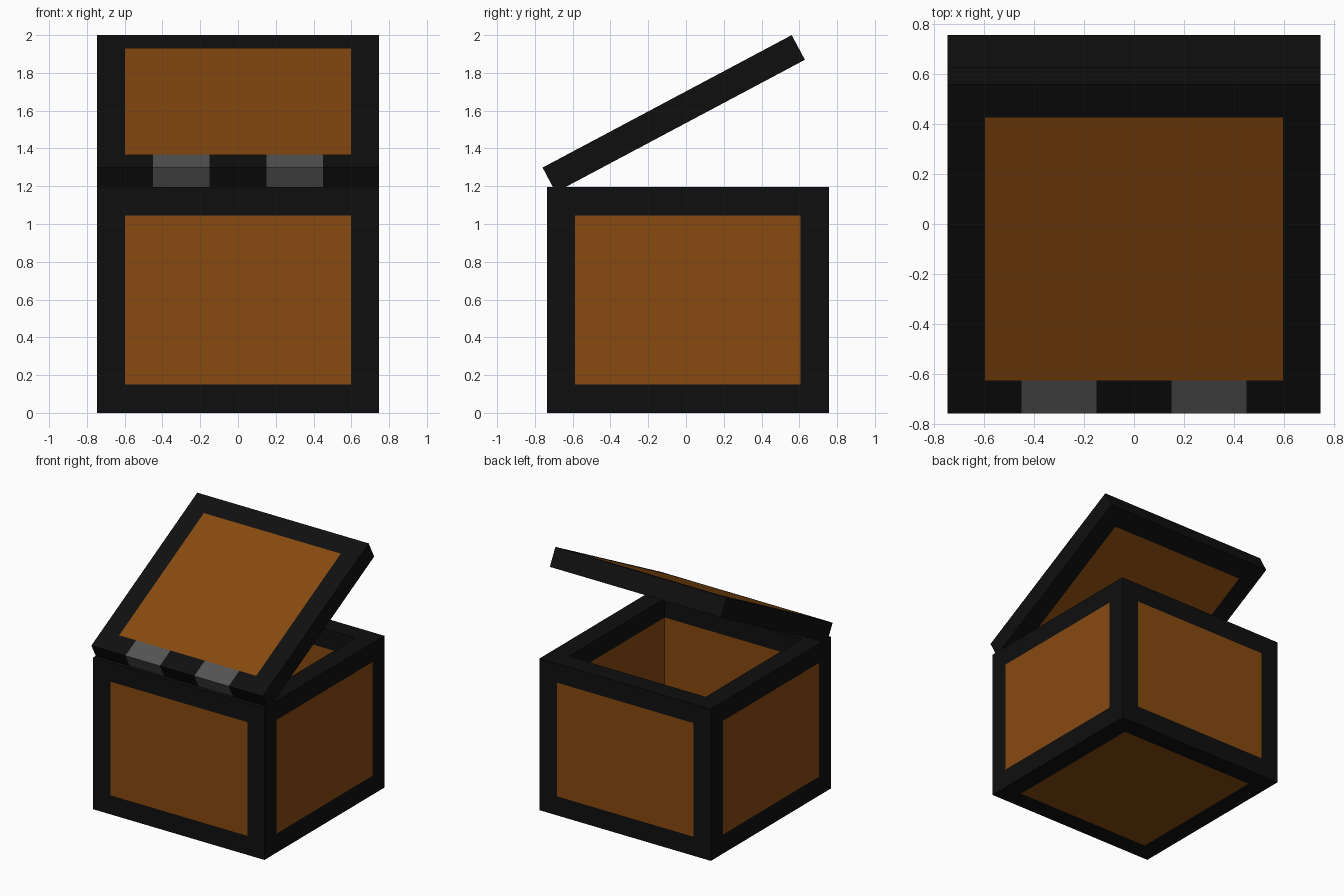
import bpy, bmesh, math
from mathutils import Vector

if "Cube" in bpy.data.objects:
    bpy.data.objects.remove(bpy.data.objects["Cube"])


def material(name, rgb):
    m = bpy.data.materials.new(name)
    m.diffuse_color = (*rgb, 1)
    m.use_nodes = True
    m.node_tree.nodes["Principled BSDF"].inputs["Base Color"].default_value = m.diffuse_color
    return m


MATS = [material("black_frame", (0.0048, 0.0048, 0.0048)),
        material("brown_wood", (0.243, 0.068, 0.005)),
        material("grey_hinge", (0.089, 0.089, 0.089))]
FRAME, WOOD, HINGE = 0, 1, 2
S, H, T, B = 1.494, 1.196, 0.148, 0.15   # width, crate height, lid thickness, border


def block(sx, sy, sz):
    bm = bmesh.new()
    bmesh.ops.create_cube(bm, size=1)
    bmesh.ops.scale(bm, vec=(sx, sy, sz), verts=bm.verts)
    return bm


def finish(bm, name, loc, tilt=0):
    bmesh.ops.recalc_face_normals(bm, faces=bm.faces)
    me = bpy.data.meshes.new(name)
    bm.to_mesh(me)
    bm.free()
    for m in MATS:
        me.materials.append(m)
    ob = bpy.data.objects.new(name, me)
    ob.location = loc
    ob.rotation_euler.x = tilt
    bpy.context.collection.objects.link(ob)


# crate: wooden panels framed on five sides, hollow from the top
bm = block(S, S, H)
bm.normal_update()
panels = list(bm.faces)
bmesh.ops.inset_individual(bm, faces=panels, thickness=B, use_even_offset=True)
bm.normal_update()
for f in panels:
    f.material_index = WOOD
opening = max(panels, key=lambda f: f.calc_center_median().z)
for depth, mat in ((B, FRAME), (H - 2 * B, WOOD)):   # dark rim band, then wooden inside
    res = bmesh.ops.extrude_face_region(bm, geom=[opening])
    bm.faces.remove(opening) if opening.is_valid else None
    opening = next(g for g in res["geom"] if isinstance(g, bmesh.types.BMFace))
    for v in opening.verts:
        v.co.z -= depth
    for e in opening.edges:
        for f in e.link_faces:
            f.material_index = mat
opening.material_index = WOOD
finish(bm, "crate", (0, 0.01, H / 2))

# lid: cut into strips so panels and hinges can be coloured by position
bm = block(S, S, T)
inner = S / 2 - B
cuts = [(Vector((1, 0, 0)), s * x) for s in (-1, 1) for x in (0.15, 0.45, inner)]
cuts += [(Vector((0, 1, 0)), s * inner) for s in (-1, 1)]
for n, d in cuts:
    bmesh.ops.bisect_plane(bm, geom=bm.verts[:] + bm.edges[:] + bm.faces[:],
                           plane_co=n * d, plane_no=n)
bm.normal_update()
for f in bm.faces:
    c = f.calc_center_median()
    flat = abs(f.normal.z) > 0.9
    if flat and abs(c.x) < inner and abs(c.y) < inner:
        f.material_index = WOOD
    elif 0.15 < abs(c.x) < 0.45 and c.y < -inner and (f.normal.z > 0.9 or f.normal.y < -0.9):
        f.material_index = HINGE
finish(bm, "lid", (0, -0.065, 1.584), math.radians(28))
